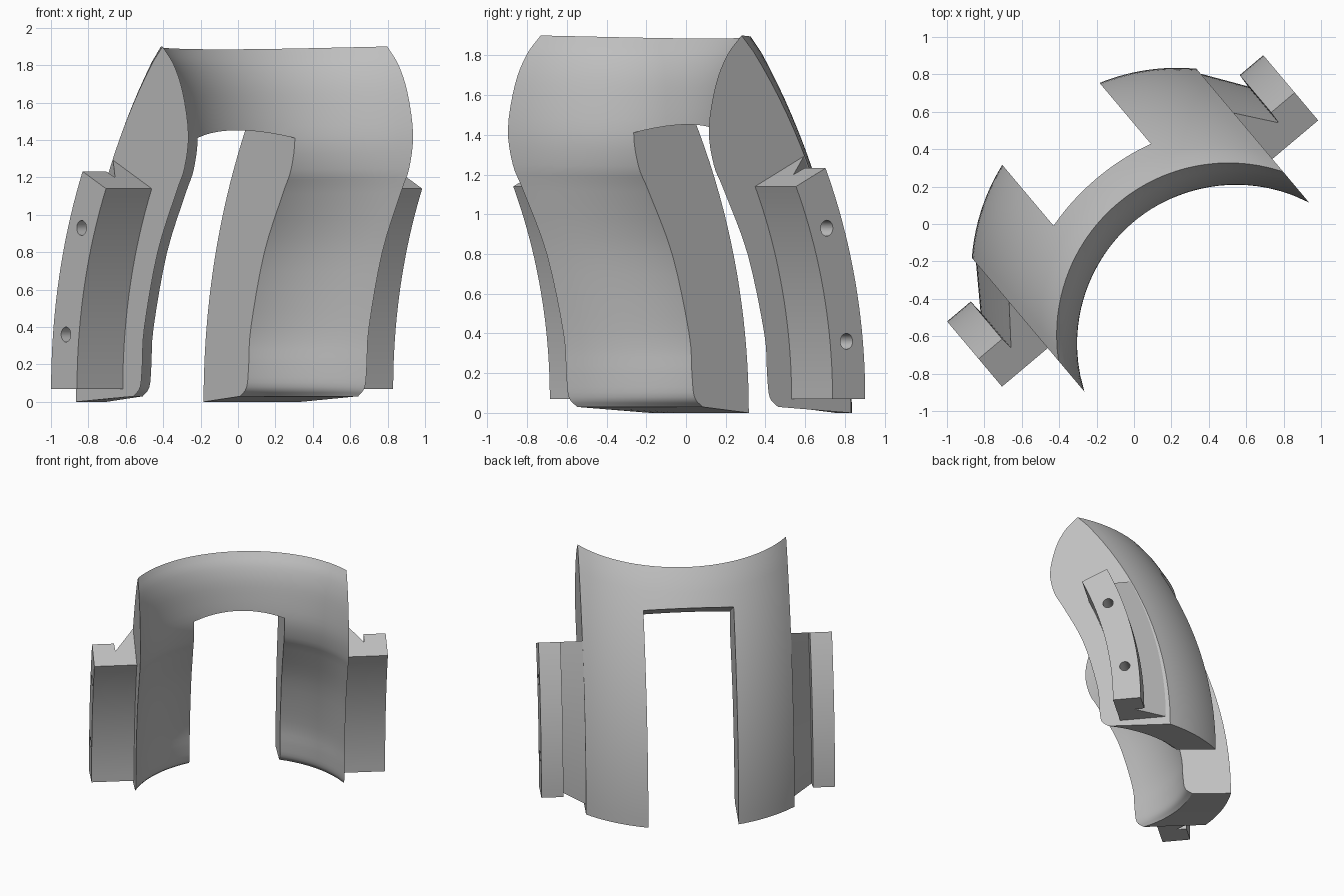
import bpy, bmesh
from math import sqrt, sin, cos, asin, radians
from mathutils import Matrix, Vector

if "Cube" in bpy.data.objects:
    bpy.data.objects.remove(bpy.data.objects["Cube"], do_unlink=True)

grey = bpy.data.materials.new("light grey")
grey.use_nodes = True
colour = (0.52, 0.52, 0.52, 1)
grey.diffuse_color = colour
grey.node_tree.nodes["Principled BSDF"].inputs["Base Color"].default_value = colour

HALF = 0.785          # half width of the shell
TOP = 1.9             # height of the ridge
TURN = Matrix.Rotation(radians(40.1), 4, "Z")
SHIFT = Matrix.Translation((0.005, 0, 0))


def loft(name, rings):
    """Skin a row of equal closed rings and cap both ends."""
    bm = bmesh.new()
    rows = [[bm.verts.new(p) for p in ring] for ring in rings]
    n = len(rows[0])
    for a, b in zip(rows, rows[1:]):
        for i in range(n):
            j = (i + 1) % n
            bm.faces.new((a[i], a[j], b[j], b[i]))
    bm.faces.new(rows[0])
    bm.faces.new(rows[-1][::-1])
    bmesh.ops.recalc_face_normals(bm, faces=bm.faces[:])
    mesh = bpy.data.meshes.new(name)
    bm.to_mesh(mesh)
    bm.free()
    mesh.materials.append(grey)
    obj = bpy.data.objects.new(name, mesh)
    bpy.context.collection.objects.link(obj)
    return obj


def activate(obj):
    bpy.ops.object.select_all(action="DESELECT")
    obj.select_set(True)
    bpy.context.view_layer.objects.active = obj


def cut(obj, cutter):
    mod = obj.modifiers.new("cut", "BOOLEAN")
    mod.operation = "DIFFERENCE"
    mod.solver = "EXACT"
    mod.object = cutter
    activate(obj)
    bpy.ops.object.modifier_apply(modifier=mod.name)
    bpy.data.objects.remove(cutter, do_unlink=True)


def finish(obj):
    obj.data.transform(TURN @ SHIFT)
    activate(obj)
    bpy.ops.object.shade_smooth_by_angle(angle=radians(30))


def smooth_path(pts, steps=4):
    """Catmull-Rom curve through the points."""
    p = [Vector(q) for q in pts]
    p = [2 * p[0] - p[1]] + p + [2 * p[-1] - p[-2]]
    out = []
    for a, b, c, d in zip(p, p[1:], p[2:], p[3:]):
        for k in range(steps):
            t = k / steps
            out.append(0.5 * (2 * b + (c - a) * t + (2 * a - 5 * b + 4 * c - d) * t ** 2
                              + (3 * b - a - 3 * c + d) * t ** 3))
    return out + [p[-2]]


# Side profile: (depth, height) of the hollow face, and the bowed back face
inner = smooth_path([(-0.06, 0.03), (-0.115, 0.08), (-0.132, 0.2), (-0.15, 0.4),
                     (-0.26, 0.8), (-0.415, 1.12), (-0.483, 1.25), (-0.515, 1.43),
                     (-0.47, 1.65), (-0.395, 1.8), (-0.3, TOP)])
BOW = 2.9
outer = []
for i in range(24):
    z = TOP * i / 24
    outer.append((0.42 - BOW + sqrt(BOW ** 2 - z ** 2), z))


def belly(radius, u):
    """How far an arc of this radius bulges past its edge."""
    return sqrt(radius ** 2 - u ** 2) - sqrt(radius ** 2 - HALF ** 2)


def inner_radius(z):
    return 0.85 + 0.07 * max(0, (z - 1.4) / 0.5) ** 2


def outer_radius(z):
    return 1.1 - 0.18 * (z / TOP) ** 2


# Curved shell
rings = []
COLUMNS = 40
for i in range(COLUMNS + 1):
    u = HALF * (2 * i / COLUMNS - 1)
    dip = 1 - 0.008 * (1 - (u / HALF) ** 2)
    ring = [(u, v + belly(outer_radius(z), u), z * dip) for v, z in outer]
    ring += [(u, v + belly(inner_radius(z), u), z * dip) for v, z in reversed(inner)]
    rings.append(ring)
shell = loft("curved_shell", rings)

# Open slot with a sloping top edge
slot = [(-0.8, -0.2), (-0.8, 0.99), (1.2, 2.13), (1.2, -0.2)]
cutter = loft("slot_cutter", [[(u, v, z) for v, z in slot] for u in (-0.34, 0.34)])
cutter.hide_render = True
cut(shell, cutter)
finish(shell)

# Curved side rails, grooved behind and drilled twice
section = [(0.76, 0), (1.105, 0), (1.105, 0.215), (0.94, 0.215), (0.935, 0.14),
           (0.785, 0.355), (0.76, 0.355)]
ARC = 2.5
FOOT = 0.07
SWEEP = asin(1.07 / ARC)


def rail_point(u, depth, t):
    r = ARC + depth
    return (u, 0.03 - ARC + r * cos(t), FOOT + r * sin(t))


for side, label in ((-1, "right"), (1, "left")):
    rail = loft(label + "_rail", [[rail_point(side * u, d, SWEEP * k / 20) for u, d in section]
                                  for k in range(21)])
    for height in (0.36, 0.93):
        centre = rail_point(side * 1.1, 0.108, asin((height - FOOT) / (ARC + 0.108)))
        bpy.ops.mesh.primitive_cylinder_add(vertices=24, radius=0.04, depth=0.26,
                                            location=centre, rotation=(0, radians(90), 0))
        drill = bpy.context.object
        drill.name = "hole_cutter"
        drill.hide_render = True
        drill.data.materials.append(grey)
        cut(rail, drill)
    finish(rail)
